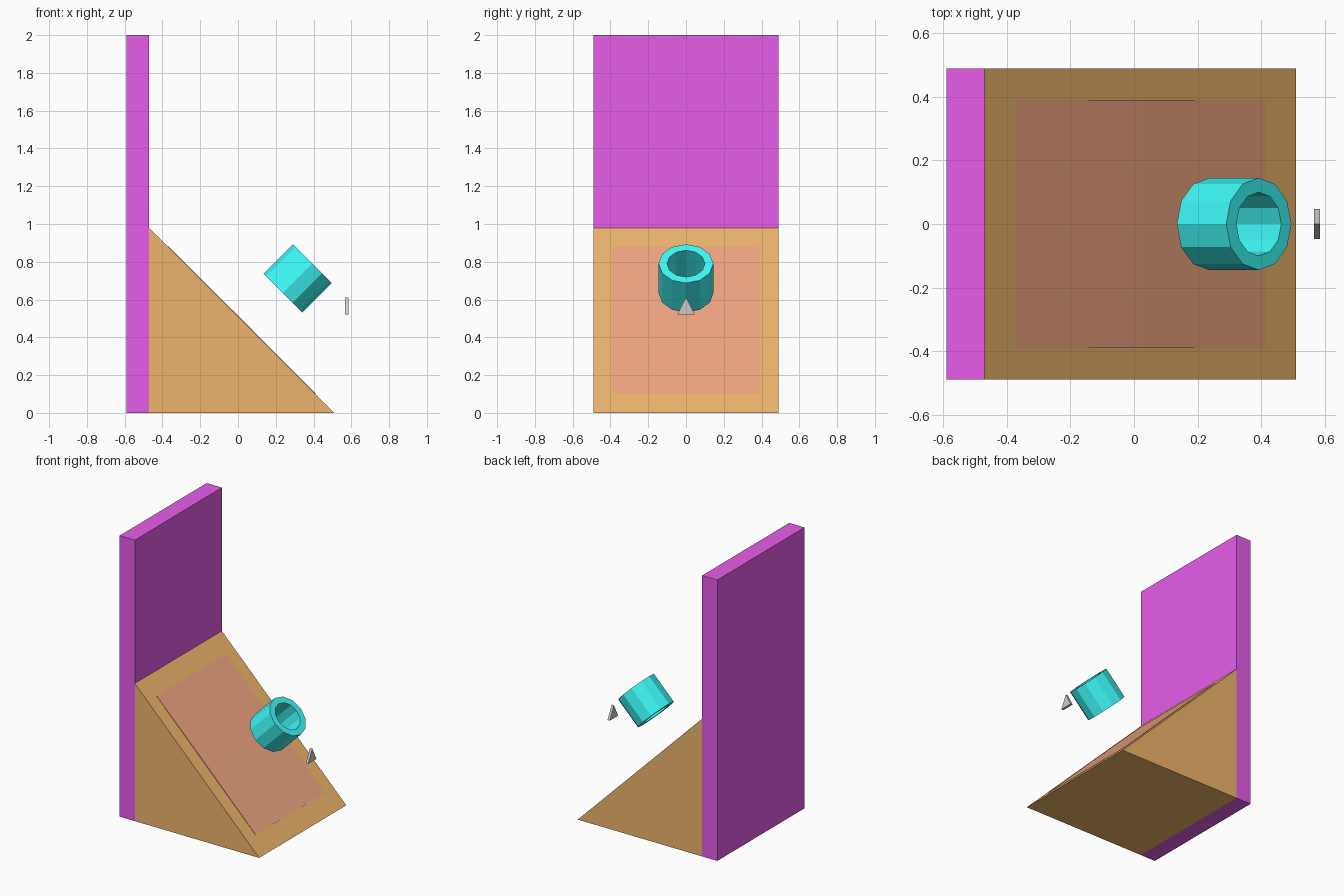
import bpy, bmesh, math
from mathutils import Matrix, Vector

if "Cube" in bpy.data.objects:
    bpy.data.objects.remove(bpy.data.objects["Cube"])


def material(name, rgb):
    m = bpy.data.materials.new(name)
    m.diffuse_color = (*rgb, 1)
    m.use_nodes = True
    m.node_tree.nodes["Principled BSDF"].inputs["Base Color"].default_value = m.diffuse_color
    return m


def make_object(name, bm, mat=None):
    bmesh.ops.recalc_face_normals(bm, faces=bm.faces)
    me = bpy.data.meshes.new(name)
    bm.to_mesh(me)
    bm.free()
    ob = bpy.data.objects.new(name, me)
    bpy.context.collection.objects.link(ob)
    if mat:
        me.materials.append(mat)
    return ob


def prism(name, profile, direction, mat=None):
    """Extrude a closed 3D outline along a direction."""
    bm = bmesh.new()
    face = bm.faces.new([bm.verts.new(p) for p in profile])
    ext = bmesh.ops.extrude_face_region(bm, geom=[face])
    verts = [g for g in ext["geom"] if isinstance(g, bmesh.types.BMVert)]
    bmesh.ops.translate(bm, verts=verts, vec=Vector(direction))
    return make_object(name, bm, mat)


def tube(name, outer, inner, length, sides, matrix, mat=None):
    """Open tube: a rectangular section joined around the z axis."""
    bm = bmesh.new()
    h = length / 2
    section = [(outer, -h), (outer, h), (inner, h), (inner, -h)]
    rings = []
    for i in range(sides):
        a = math.tau * i / sides
        rings.append([bm.verts.new((r * math.cos(a), r * math.sin(a), z)) for r, z in section])
    for i in range(sides):
        a, b = rings[i], rings[(i + 1) % sides]
        for j in range(4):
            k = (j + 1) % 4
            bm.faces.new((a[j], b[j], b[k], a[k]))
    bm.transform(matrix)
    return make_object(name, bm, mat)


magenta = material("magenta", (0.80, 0.11, 0.82))
brown = material("brown", (0.86, 0.46, 0.15))
red = material("red", (0.87, 0.38, 0.22))
cyan = material("cyan", (0.05, 0.95, 0.95))

W = 0.49

# Tall upright slab at the back
prism("back_wall", [(-0.59, -W, 0), (-0.47, -W, 0), (-0.47, -W, 2), (-0.59, -W, 2)],
      (0, 2 * W, 0), magenta)

# Sloped wedge in front of the slab
prism("wedge", [(-0.47, -W, 0), (0.51, -W, 0), (-0.47, -W, 0.98)], (0, 2 * W, 0), brown)

# Thin inset panel lying on the slope, barely raised towards its middle
prism("slope_panel",
      [(0.40, -0.39, 0.09), (0.412, -0.39, 0.101), (0.024, -0.39, 0.492),
       (-0.369, -0.39, 0.882), (-0.38, -0.39, 0.87)],
      (0, 0.78, 0), red)

# Floating twelve-sided ring, tilted square to the slope
tilt = Matrix.Translation((0.315, 0, 0.7125)) @ Matrix.Rotation(math.radians(45), 4, 'Y')
tube("ring", 0.145, 0.10, 0.22, 12, tilt, cyan)

# Small triangular pointer
prism("pointer", [(0.567, -0.047, 0.52), (0.567, 0.047, 0.52), (0.567, 0, 0.612)], (0.018, 0, 0))
